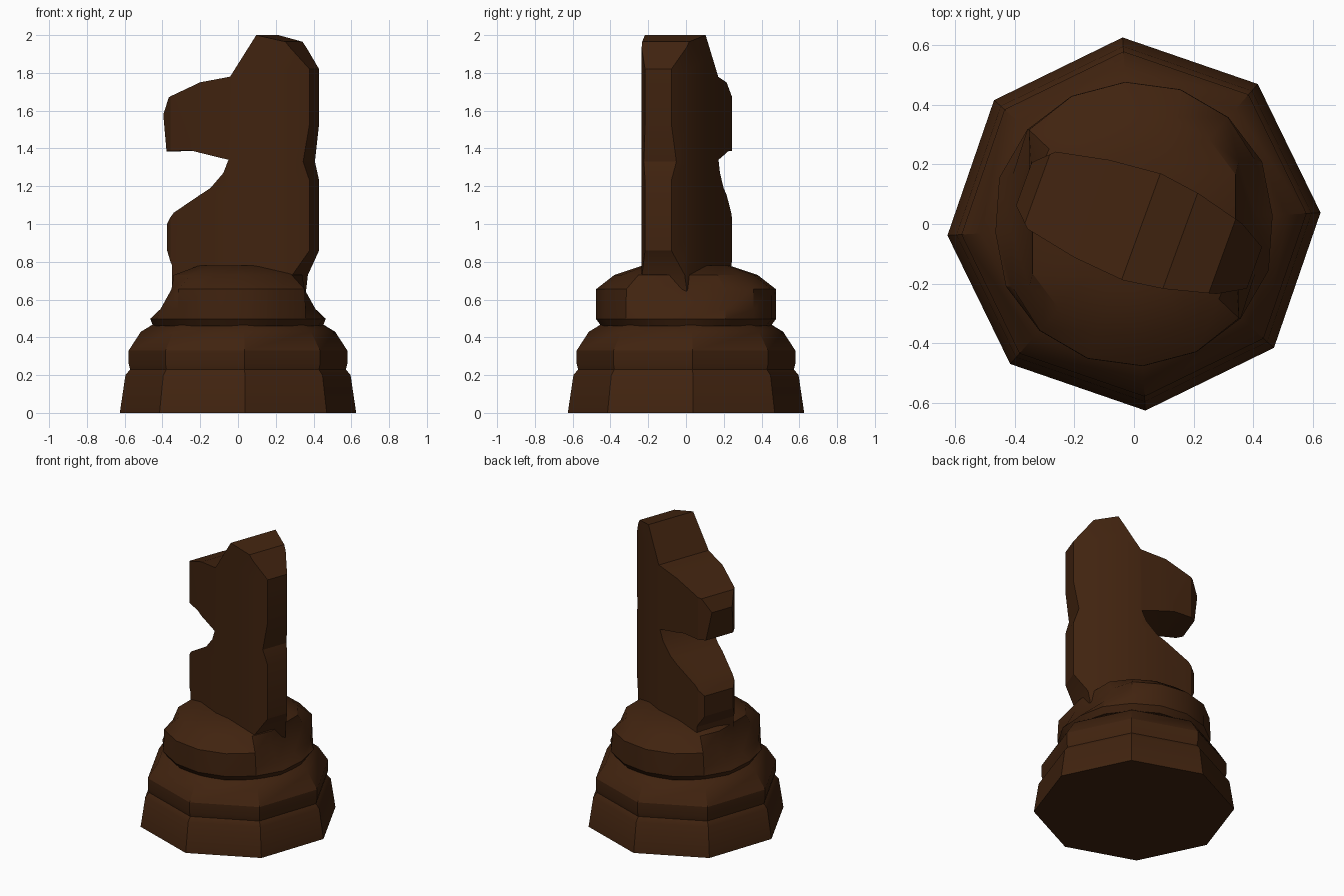
import bpy, bmesh, math

if "Cube" in bpy.data.objects:
    bpy.data.objects.remove(bpy.data.objects["Cube"])

wood = bpy.data.materials.new("dark brown wood")
wood.diffuse_color = (0.052, 0.0168, 0.0048, 1)
wood.use_nodes = True
wood.node_tree.nodes["Principled BSDF"].inputs["Base Color"].default_value = wood.diffuse_color


def finish(bm, name, angle):
    bmesh.ops.recalc_face_normals(bm, faces=bm.faces[:])
    mesh = bpy.data.meshes.new(name)
    bm.to_mesh(mesh)
    bm.free()
    mesh.materials.append(wood)
    obj = bpy.data.objects.new(name, mesh)
    bpy.context.collection.objects.link(obj)
    bpy.ops.object.select_all(action='DESELECT')
    obj.select_set(True)
    bpy.context.view_layer.objects.active = obj
    bpy.ops.object.shade_smooth_by_angle(angle=math.radians(angle))
    return obj


def loft(name, rings, sides, limit_angle):
    """Rings of (radius, z, largest x): flat-sided where x is limited."""
    bm = bmesh.new()
    loops = []
    for r, z, xmax in rings:
        loop = []
        for i in range(sides):
            a = math.radians(3.5) + i * math.tau / sides
            x = max(-xmax, min(xmax, r * math.cos(a)))
            loop.append(bm.verts.new((x, r * math.sin(a), z)))
        loops.append(loop)
    for lo, hi in zip(loops, loops[1:]):
        for i in range(sides):
            j = (i + 1) % sides
            bm.faces.new((lo[i], lo[j], hi[j], hi[i]))
    bm.faces.new(loops[0])
    bm.faces.new(loops[-1])
    return finish(bm, name, limit_angle)


# Octagonal foot with a groove and a rounded band
loft("base", [(.627, 0, 1), (.597, .2, 1), (.572, .23, 1), (.58, .26, 1),
              (.58, .33, 1), (.515, .43, 1), (.455, .466, 1)], 8, 30)

# Collar above it, pinched on both x sides and sloping up to the neck
loft("collar", [(.45, .46, 1), (.478, .498, .465), (.478, .55, .41),
                (.477, .655, .352), (.38, .73, .34), (.23, .78, .30)], 16, 30)

# Horse silhouette: distance along the body, height
outline = [(.33, .6), (.35, .73), (.43, .86), (.43, 1.23), (.40, 1.33),
           (.43, 1.53), (.43, 1.82), (.315, 1.965), (.165, 2.0), (.025, 1.78),
           (-.15, 1.75), (-.345, 1.67), (-.393, 1.58), (-.365, 1.385),
           (-.21, 1.39), (.015, 1.34), (-.015, 1.27), (-.09, 1.19),
           (-.31, 1.06), (-.36, 1.0), (-.36, .86), (-.32, .78), (-.32, .6)]
# Half thickness along the body
width = [(-.40, .07), (-.33, .138), (-.15, .174), (.03, .19),
         (.17, .17), (.34, .126), (.43, .074)]


def half_width(u):
    for (a, wa), (b, wb) in zip(width, width[1:]):
        if u <= b:
            return wa + (wb - wa) * (u - a) / (b - a)
    return width[-1][1]


bm = bmesh.new()
face = bm.faces.new([bm.verts.new((u, -1, z)) for u, z in outline])
out = bmesh.ops.extrude_face_region(bm, geom=[face], use_keep_orig=True)
for v in out["geom"]:
    if isinstance(v, bmesh.types.BMVert):
        v.co.y = 1
bmesh.ops.triangulate(bm, faces=bm.faces[:])
for u, w in width[1:-1]:
    bmesh.ops.bisect_plane(bm, geom=bm.verts[:] + bm.edges[:] + bm.faces[:],
                           plane_co=(u, 0, 0), plane_no=(1, 0, 0), dist=1e-5)
# Diagonal cuts across the slab would bend: drop vertices between the two sides
inner = [v for v in bm.verts if abs(v.co.y) < .999]
bmesh.ops.dissolve_verts(bm, verts=inner)
turn = math.radians(-20)
for v in bm.verts:
    u, s = v.co.x, v.co.y * half_width(v.co.x)
    v.co.x = u * math.cos(turn) - s * math.sin(turn)
    v.co.y = u * math.sin(turn) + s * math.cos(turn)
finish(bm, "horse_head", 25)
